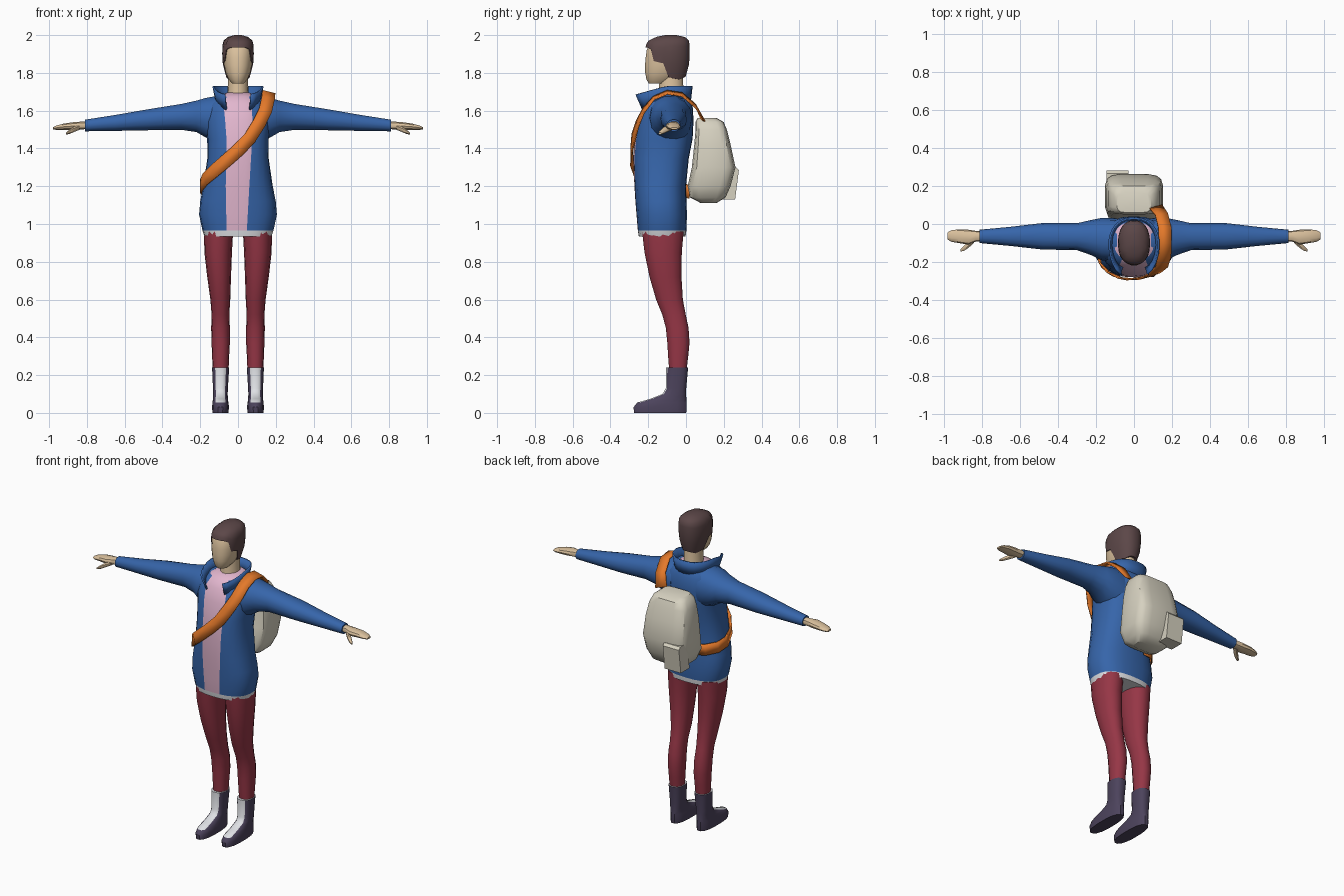
import bpy, bmesh, math
from mathutils import Vector

if "Cube" in bpy.data.objects:
    bpy.data.objects.remove(bpy.data.objects["Cube"])


def lin(c):
    c /= 255
    return c / 12.92 if c <= 0.04045 else ((c + 0.055) / 1.055) ** 2.4


def material(name, r, g, b):
    m = bpy.data.materials.new(name)
    m.diffuse_color = (lin(r), lin(g), lin(b), 1)
    m.use_nodes = True
    m.node_tree.nodes["Principled BSDF"].inputs["Base Color"].default_value = m.diffuse_color
    return m


BLUE = material("jacket blue", 54, 101, 170)
PINK = material("shirt pink", 226, 182, 206)
WHITE = material("trim white", 222, 224, 228)
RED = material("trouser red", 150, 54, 70)
DARK = material("boot dark", 76, 67, 92)
SKIN = material("skin", 220, 194, 158)
HAIR = material("hair brown", 92, 71, 72)
CREAM = material("pack cream", 214, 209, 192)
ORANGE = material("strap orange", 228, 121, 42)


def lerp_table(table, t):
    """Interpolate rows of (key, values...) at key t."""
    if t <= table[0][0]:
        return table[0][1:]
    for a, b in zip(table, table[1:]):
        if t <= b[0]:
            f = (t - a[0]) / (b[0] - a[0])
            return tuple(u + (v - u) * f for u, v in zip(a[1:], b[1:]))
    return table[-1][1:]


def oval(a0, a1, b0, b1, ang, p):
    """Point on a superellipse filling the box a0..a1, b0..b1."""
    c, s = math.cos(ang), math.sin(ang)
    f = lambda v: math.copysign(abs(v) ** (2 / p), v)
    return ((a0 + a1) / 2 + (a1 - a0) / 2 * f(c), (b0 + b1) / 2 + (b1 - b0) / 2 * f(s))


def even(n):
    """Angles with one side centred on the front."""
    return [-math.pi / 2 + (i - 0.5) * math.tau / n for i in range(n)]


def build(name, rows, mats, rule=None, closed=True, caps=(True, True), thick=0, angle=40):
    """Skin rows of points; rule(row, column) picks the material slot."""
    bm = bmesh.new()
    vs = [[bm.verts.new(p) for p in row] for row in rows]
    n = len(rows[0])
    for r in range(len(rows) - 1):
        for c in range(n if closed else n - 1):
            d = (c + 1) % n
            f = bm.faces.new((vs[r][c], vs[r][d], vs[r + 1][d], vs[r + 1][c]))
            f.material_index = rule(r, c) if rule else 0
    if caps[0]:
        bm.faces.new(vs[0]).material_index = rule(0, n - 1) if rule else 0
    if caps[1]:
        bm.faces.new(vs[-1]).material_index = rule(len(rows) - 2, n - 1) if rule else 0
    bmesh.ops.recalc_face_normals(bm, faces=bm.faces)
    me = bpy.data.meshes.new(name)
    bm.to_mesh(me)
    bm.free()
    for m in mats:
        me.materials.append(m)
    me.shade_smooth()
    me.set_sharp_from_angle(angle=math.radians(angle))
    ob = bpy.data.objects.new(name, me)
    bpy.context.collection.objects.link(ob)
    if thick:
        mod = ob.modifiers.new("thickness", "SOLIDIFY")
        mod.thickness, mod.offset = thick, 0
    return ob


def upright(table, n, p, side=1):
    """Rings stacked in z from rows (z, x0, x1, y0, y1)."""
    return [[(side * x, y, z) for x, y in (oval(x0, x1, y0, y1, a, p) for a in even(n))]
            for z, x0, x1, y0, y1 in table]


def sideways(table, n, p, side):
    """Rings strung along x from rows (x, y0, y1, z0, z1)."""
    return [[(side * x, y, z) for y, z in (oval(y0, y1, z0, z1, a, p) for a in even(n))]
            for x, y0, y1, z0, z1 in table]


# Jacket body: rows (z, half width, front y, back y)
TORSO = [(.935, .178, -.25, -.002), (.965, .188, -.255, .002), (1.05, .206, -.262, .005),
         (1.12, .200, -.268, .002), (1.2, .184, -.273, .0), (1.35, .162, -.28, .015),
         (1.45, .163, -.272, .035), (1.55, .173, -.253, .04), (1.63, .158, -.225, .035),
         (1.675, .105, -.19, .01), (1.695, .06, -.14, -.01)]
P = 2.5
PANEL = [(.93, -.06, .045), (1.2, -.065, .06), (1.5, -.06, .078), (1.62, -.08, .075), (1.7, -.05, .05)]


def torso_ring(z, hw, yf, yb):
    xl, xr = lerp_table(PANEL, z)
    right = -math.acos((xr / hw) ** (P / 2))
    left = -math.pi + math.acos((-xl / hw) ** (P / 2))
    angs = [left + (right - left) * i / 4 for i in range(4)]
    angs += [right + (left + math.tau - right) * i / 22 for i in range(22)]
    return [(*oval(-hw, hw, yf, yb, a, P), z) for a in angs]


build("jacket", [torso_ring(*row) for row in TORSO], [BLUE, PINK, WHITE],
      lambda r, c: 2 if r == 0 else 1 if c < 4 or r == len(TORSO) - 2 else 0)

# Open flared collar
low, high = [], []
for i in range(23):
    a = math.radians(-62 + 304 * i / 22)
    c, s = math.copysign(abs(math.cos(a)) ** .8, math.cos(a)), math.sin(a)
    front = max(0, -s)
    low.append((.112 * c, -.105 + s * (.125 if s > 0 else .14), 1.64 - .04 * front))
    high.append((.13 * c, -.105 + s * (.135 if s > 0 else .18), 1.73 - .05 * front))
build("collar", [low, high], [BLUE], closed=False, caps=(False, False), thick=.01)

# Neck and head
build("neck", upright([(1.64, -.065, .065, -.15, -.005), (1.70, -.055, .055, -.145, -.012),
                       (1.82, -.052, .052, -.14, -.015)], 14, 2, 1), [SKIN])
HEAD = [(1.745, .032, -.198, -.10), (1.765, .05, -.21, -.06), (1.80, .065, -.217, -.025),
        (1.84, .074, -.218, .0), (1.88, .078, -.215, .012), (1.92, .079, -.209, .014),
        (1.96, .07, -.19, .005), (1.98, .045, -.15, -.02)]
build("head", upright([(z, -w, w, f, b) for z, w, f, b in HEAD], 20, 2.3), [SKIN])

# Hair shell with a hairline that drops from forehead to nape
SHELL = [(1.76, .056, -.21, -.008), (1.80, .071, -.222, .005), (1.85, .081, -.222, .018),
         (1.90, .084, -.22, .02), (1.95, .083, -.213, .02), (1.97, .077, -.20, .017),
         (1.99, .055, -.16, -.005), (2.0, .02, -.11, -.05)]
LINE = [(-1, 1.935), (-.72, 1.93), (-.6, 1.865), (-.1, 1.85), (.12, 1.775), (.7, 1.765), (1, 1.78)]
rows = []
for t in (0, .3, .55, .75, .87, .95, 1):
    row = []
    for a in even(28):
        z = lerp_table(LINE, math.sin(a))[0]
        z += (2.0 - z) * t
        w, f, b = lerp_table(SHELL, z)
        row.append((*oval(-w, w, f, b, a, 2.3), z))
    rows.append(row)
lip = [(x * .7, -.1 + (y + .1) * .7, z) for x, y, z in rows[0]]
build("hair", [lip] + rows, [HAIR], caps=(False, True))

# Limbs, built once per side
SLEEVE = [(.09, -.2, .03, 1.42, 1.685), (.17, -.19, .032, 1.455, 1.67), (.22, -.165, .022, 1.485, 1.655),
          (.3, -.137, .004, 1.497, 1.637), (.48, -.134, .005, 1.495, 1.608),
          (.65, -.115, -.015, 1.492, 1.578), (.81, -.10, -.03, 1.49, 1.553)]
HAND = [(.79, -.09, -.037, 1.502, 1.545), (.83, -.092, -.036, 1.5, 1.543), (.87, -.108, -.03, 1.497, 1.54),
        (.92, -.1, -.028, 1.498, 1.533), (.96, -.093, -.033, 1.498, 1.522), (.98, -.08, -.045, 1.5, 1.512)]
THUMB = [(.84, -.10, -.06, 1.497, 1.525), (.87, -.128, -.09, 1.485, 1.515),
         (.895, -.143, -.115, 1.475, 1.498), (.91, -.145, -.13, 1.473, 1.485)]
LEG = [(.225, .05, .134, -.09, .004), (.30, .047, .137, -.096, .013), (.37, .043, .14, -.10, .02),
       (.45, .043, .142, -.108, .015), (.52, .046, .14, -.127, .0), (.6, .041, .146, -.16, -.015),
       (.72, .037, .163, -.195, -.022), (.85, .032, .178, -.222, -.02), (.96, .026, .18, -.235, -.01)]
BOOT = [(0, .05, .136, -.277, .003), (.03, .047, .138, -.28, .006), (.055, .05, .136, -.26, .005),
        (.075, .053, .133, -.19, .003), (.10, .054, .132, -.125, .002), (.13, .053, .133, -.108, .002),
        (.24, .046, .138, -.107, .012)]
for label, side in (("left", 1), ("right", -1)):
    build(label + "_sleeve", sideways(SLEEVE, 14, 2.2, side), [BLUE])
    build(label + "_hand", sideways(HAND, 10, 2.3, side), [SKIN])
    build(label + "_thumb", sideways(THUMB, 8, 2, side), [SKIN])
    build(label + "_trouser_leg", upright(LEG, 14, 2.2, side), [RED])
    build(label + "_boot", upright(BOOT, 16, 2.5, side), [DARK, WHITE],
          lambda r, c: 1 if r >= 2 and c in (15, 0, 1) else 0)

# Backpack with its small pocket
PACK = [(1.11, .085, .08, .16), (1.14, .12, .02, .21), (1.2, .146, .008, .237), (1.3, .154, .03, .263),
        (1.42, .148, .043, .237), (1.5, .134, .05, .217), (1.54, .116, .05, .2), (1.56, .09, .06, .165)]
build("backpack", upright([(z, -w, w, a, b) for z, w, a, b in PACK], 16, 4.5), [CREAM], angle=35)
build("pack_pocket", [[(-.145, a, z), (-.03, a, z), (-.03, b, z), (-.145, b, z)]
                      for z, a, b in ((1.13, .17, .26), (1.285, .2, .28), (1.30, .2, .265))], [CREAM], angle=20)


# Shoulder strap: path points with outward normals, hugging the jacket across the chest
def on_chest(x, z):
    hw, yf, yb = lerp_table(TORSO, z)
    u, half = abs(x) / hw, (yb - yf) / 2
    v = (1 - u ** P) ** (1 / P)
    n = Vector((math.copysign(u ** 1.5 / hw, x), -v ** 1.5 / half, 0)).normalized()
    return Vector((x, (yf + yb) / 2 - half * v, z)) + n * .013, n


path = [(Vector(p), Vector(n).normalized()) for p, n in (
    ((.115, .09, 1.55), (0, .6, .8)), ((.145, .05, 1.625), (.2, .6, .8)),
    ((.162, -.02, 1.685), (.25, .3, 1)), ((.163, -.10, 1.697), (.25, 0, 1)),
    ((.16, -.17, 1.667), (.2, -.7, .8)), ((.145, -.225, 1.60), (.2, -1, .4)),
    ((.11, -.257, 1.53), (.25, -1, .2)))]
path += [on_chest(x, z) for x, z in ((.06, 1.455), (0, 1.39), (-.06, 1.335), (-.12, 1.28), (-.163, 1.238))]
path += [(Vector(p), Vector(n).normalized()) for p, n in (
    ((-.198, -.13, 1.20), (-1, 0, 0)), ((-.186, -.06, 1.187), (-1, .5, 0)),
    ((-.135, -.004, 1.178), (-.5, 1, 0)), ((-.06, .015, 1.17), (0, 1, 0)))]
left, right = [], []
for i, (p, n) in enumerate(path):
    tangent = path[min(i + 1, len(path) - 1)][0] - path[max(i - 1, 0)][0]
    w = tangent.cross(n).normalized() * .035
    left.append(p - w)
    right.append(p + w)
build("strap", [left, right], [ORANGE], closed=False, caps=(False, False), thick=.008)
